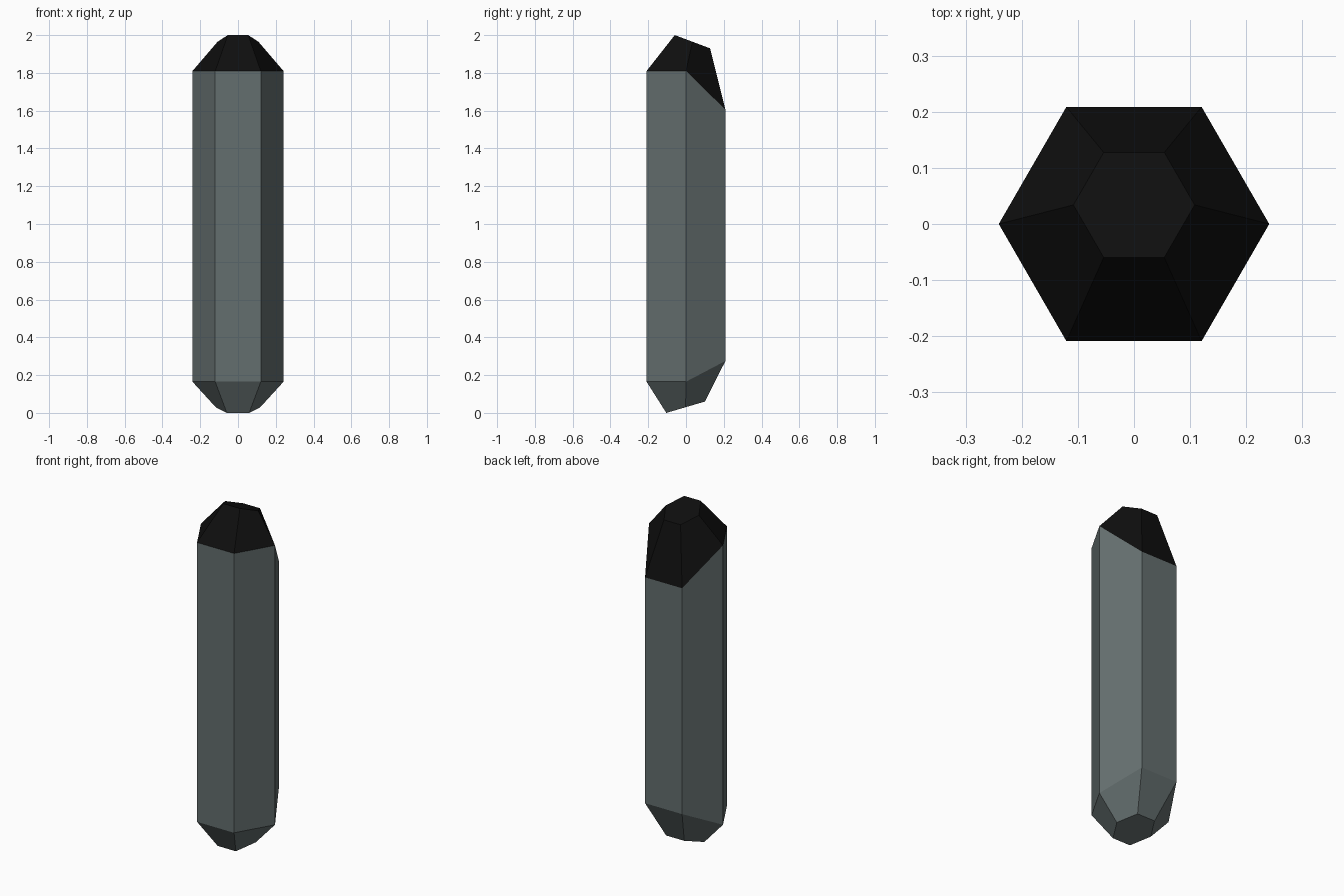
import bpy
import bmesh
from math import cos, sin, pi

if "Cube" in bpy.data.objects:
    bpy.data.objects.remove(bpy.data.objects["Cube"])

SIDES = 6


def make_material(name, colour):
    mat = bpy.data.materials.new(name)
    mat.use_nodes = True
    mat.diffuse_color = colour
    bsdf = next(n for n in mat.node_tree.nodes if n.type == 'BSDF_PRINCIPLED')
    bsdf.inputs["Base Color"].default_value = colour
    return mat


def ring(bm, radius, shift_y, front_z, side_z, back_z):
    """Hexagonal ring whose front, side and back corners have their own heights."""
    verts = []
    for i in range(SIDES):
        angle = 2 * pi * i / SIDES
        z = side_z if i % 3 == 0 else back_z if i < 3 else front_z
        verts.append(bm.verts.new((radius * cos(angle), radius * sin(angle) + shift_y, z)))
    return verts


def bridge(bm, low, high, slot):
    for i in range(SIDES):
        j = (i + 1) % SIDES
        bm.faces.new((low[i], low[j], high[j], high[i])).material_index = slot


bm = bmesh.new()

# Rings from the slanted base facet up to the slanted tip facet
base = ring(bm, 0.118, -0.002, 0.0, 0.03, 0.06)
lower_shoulder = ring(bm, 0.241, 0, 0.165, 0.165, 0.275)
upper_shoulder = ring(bm, 0.241, 0, 1.81, 1.81, 1.605)
tip = ring(bm, 0.108, 0.034, 2.0, 1.965, 1.93)

# Grey lower taper and shaft, black cap
bridge(bm, base, lower_shoulder, 0)
bridge(bm, lower_shoulder, upper_shoulder, 0)
bridge(bm, upper_shoulder, tip, 1)

# Closing facets
bm.faces.new(base[::-1]).material_index = 0
bm.faces.new(tip).material_index = 1
bmesh.ops.recalc_face_normals(bm, faces=bm.faces[:])

mesh = bpy.data.meshes.new("crystal_shaft_and_cap")
bm.to_mesh(mesh)
bm.free()
mesh.materials.append(make_material("slate_grey", (0.127, 0.156, 0.156, 1)))
mesh.materials.append(make_material("near_black", (0.0045, 0.0045, 0.0045, 1)))
bpy.context.collection.objects.link(bpy.data.objects.new("crystal_shaft_and_cap", mesh))
